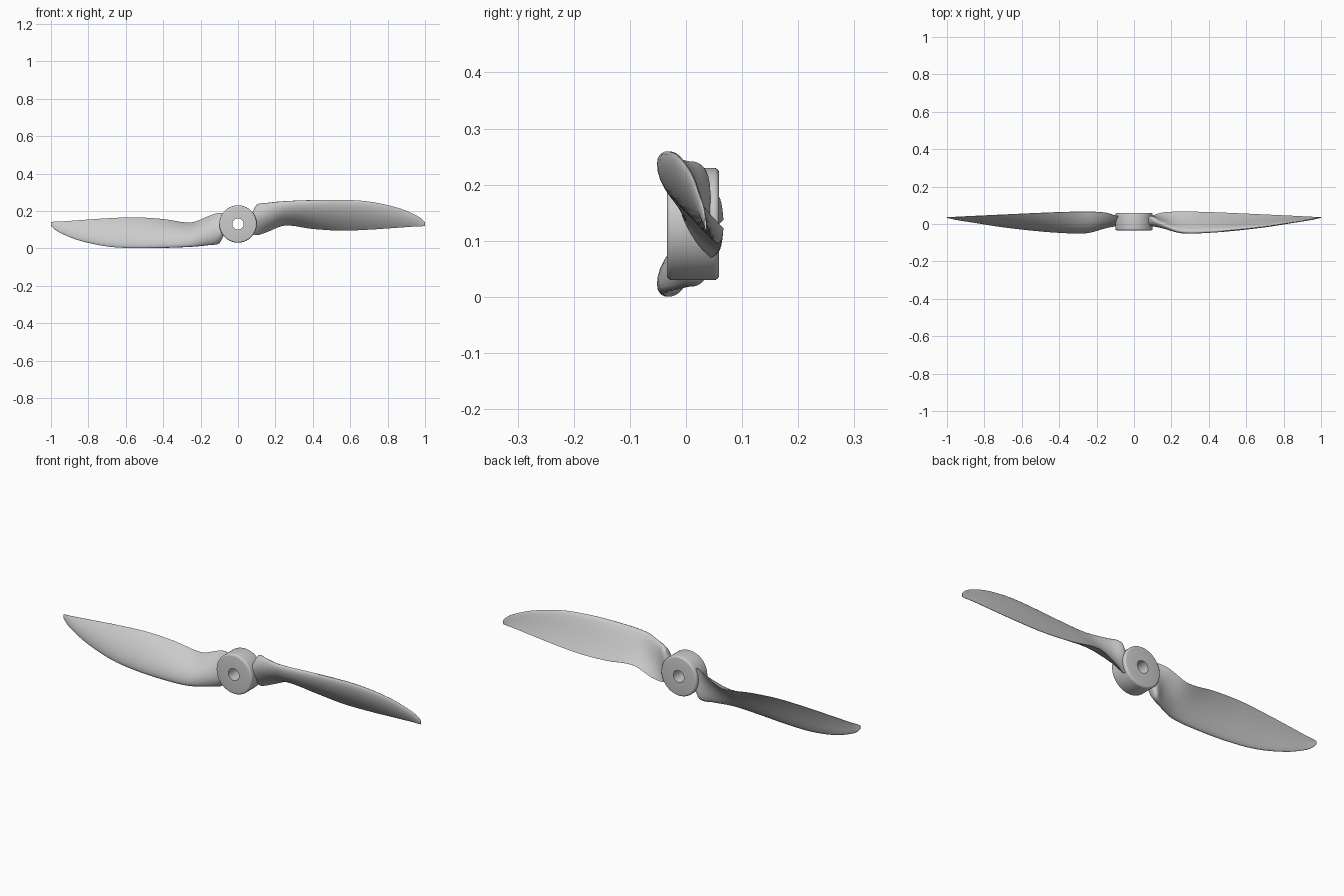
import bpy, bmesh, math
from mathutils import Vector, Matrix

if "Cube" in bpy.data.objects:
    bpy.data.objects.remove(bpy.data.objects["Cube"])

CZ = 0.13  # height of the shaft axis


def smooth(ob, angle):
    bpy.ops.object.select_all(action='DESELECT')
    ob.select_set(True)
    bpy.context.view_layer.objects.active = ob
    bpy.ops.object.shade_smooth_by_angle(angle=math.radians(angle))


def make(name, bm):
    bmesh.ops.recalc_face_normals(bm, faces=bm.faces[:])
    me = bpy.data.meshes.new(name)
    bm.to_mesh(me)
    bm.free()
    ob = bpy.data.objects.new(name, me)
    bpy.context.collection.objects.link(ob)
    return ob


# Hub: rounded ring profile spun about the y axis
def hub():
    y0, y1, r, hole, b = -0.034, 0.059, 0.1, 0.03, 0.009
    prof = [(hole, y0)]
    for cy, a0 in ((y0 + b, -90), (y1 - b, 0)):
        for k in range(5):
            a = math.radians(a0 + k * 22.5)
            prof.append((r - b + b * math.cos(a), cy + b * math.sin(a)))
    prof.append((hole, y1))
    bm = bmesh.new()
    n = 64
    rings = []
    for i in range(n):
        a = 2 * math.pi * i / n
        rings.append([bm.verts.new((p * math.cos(a), y, CZ + p * math.sin(a))) for p, y in prof])
    m = len(prof)
    for i in range(n):
        A, B = rings[i], rings[(i + 1) % n]
        for j in range(m):
            k = (j + 1) % m
            bm.faces.new((A[j], A[k], B[k], B[j]))
    return make("hub", bm)


# Blade stations: x, leading edge y z, trailing edge y z, thickness, camber
STATIONS = [
    (0.075, 0.020, 0.190, 0.040, 0.080, 0.050, 0.012),
    (0.100, 0.020, 0.233, 0.045, 0.070, 0.055, 0.015),
    (0.150, -0.005, 0.242, 0.060, 0.085, 0.045, 0.018),
    (0.250, -0.043, 0.250, 0.066, 0.122, 0.040, 0.016),
    (0.400, -0.042, 0.257, 0.063, 0.104, 0.034, 0.013),
    (0.550, -0.030, 0.259, 0.057, 0.095, 0.028, 0.011),
    (0.700, -0.013, 0.250, 0.050, 0.100, 0.022, 0.009),
    (0.850, 0.010, 0.218, 0.043, 0.110, 0.014, 0.006),
    (0.950, 0.025, 0.178, 0.038, 0.117, 0.008, 0.003),
    (0.985, 0.032, 0.155, 0.036, 0.118, 0.005, 0.001),
    (1.000, 0.034, 0.138, 0.035, 0.120, 0.003, 0.000),
]


def spline(i, t):
    n = len(STATIONS)
    p0, p1, p2, p3 = (STATIONS[min(max(i + k, 0), n - 1)] for k in (-1, 0, 1, 2))
    d = p2[0] - p1[0]
    out = []
    for a, b, c, e in zip(p0, p1, p2, p3):
        m1 = (c - a) / max(p2[0] - p0[0], 1e-6) * d
        m2 = (e - b) / max(p3[0] - p1[0], 1e-6) * d
        out.append((2*t**3 - 3*t*t + 1)*b + (t**3 - 2*t*t + t)*m1
                   + (3*t*t - 2*t**3)*c + (t**3 - t*t)*m2)
    out[0] = p1[0] + d * t
    return out


# Cambered aerofoil section, convex side towards the front
def section(s, n=14):
    x, ly, lz, ty, tz, th, cam = s
    le, te = Vector((x, ly, lz)), Vector((x, ty, tz))
    c = te - le
    nrm = Vector((0, c.z, -c.y)).normalized()

    def point(u, side):
        half = th * 5 * (0.2969*math.sqrt(u) - 0.126*u - 0.3516*u*u + 0.2843*u**3 - 0.1036*u**4)
        half += 0.001 * math.sqrt(u)
        return le + c * u + nrm * (cam * 4 * u * (1 - u) + side * half)

    us = [(1 - math.cos(math.pi * k / n)) / 2 for k in range(n + 1)]
    return [point(u, 1) for u in us] + [point(u, -1) for u in reversed(us[1:])]


def blade(name, turn):
    bm = bmesh.new()
    params = [spline(i, k / 5) for i in range(len(STATIONS) - 1) for k in range(5)]
    params.append(STATIONS[-1])
    rings = [[bm.verts.new(p) for p in section(s)] for s in params]
    for A, B in zip(rings, rings[1:]):
        for j in range(len(A)):
            k = (j + 1) % len(A)
            bm.faces.new((A[j], A[k], B[k], B[j]))
    bm.faces.new(rings[0])
    bm.faces.new(rings[-1])
    bmesh.ops.rotate(bm, verts=bm.verts[:], cent=(0, 0, CZ), matrix=Matrix.Rotation(turn, 3, 'Y'))
    return make(name, bm)


smooth(hub(), 50)
smooth(blade("blade_right", 0), 50)
smooth(blade("blade_left", math.pi), 50)
